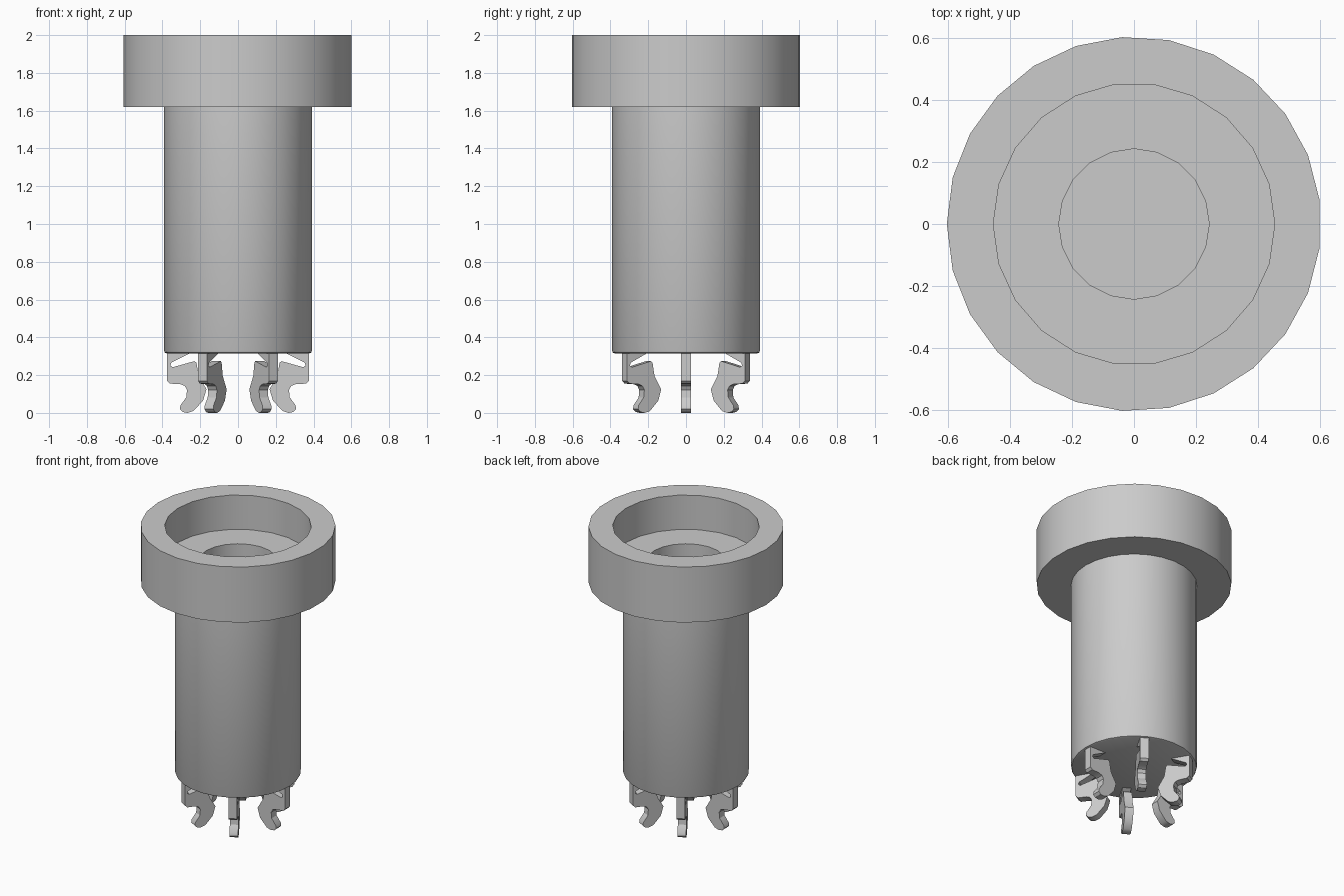
import bpy
import bmesh
import math
from mathutils import Matrix, Vector

cube = bpy.data.objects.get("Cube")
if cube:
    bpy.data.objects.remove(cube, do_unlink=True)

# Single plain grey
grey = bpy.data.materials.new("plain_grey")
grey.use_nodes = True
COLOUR = (0.6, 0.6, 0.6, 1.0)
grey.diffuse_color = COLOUR
grey.node_tree.nodes["Principled BSDF"].inputs["Base Color"].default_value = COLOUR


def finish(name, bm):
    bmesh.ops.recalc_face_normals(bm, faces=bm.faces)
    mesh = bpy.data.meshes.new(name)
    bm.to_mesh(mesh)
    bm.free()
    mesh.materials.append(grey)
    obj = bpy.data.objects.new(name, mesh)
    bpy.context.collection.objects.link(obj)
    bpy.ops.object.select_all(action="DESELECT")
    obj.select_set(True)
    bpy.context.view_layer.objects.active = obj
    bpy.ops.object.shade_smooth_by_angle(angle=math.radians(30))
    return obj


def ring(bm, radius, z, sides, start=0.0):
    """Closed loop of edges around the z axis."""
    verts = []
    for i in range(sides):
        a = start + math.tau * i / sides
        verts.append(bm.verts.new((radius * math.cos(a), radius * math.sin(a), z)))
    return verts


def loop_edges(bm, verts):
    pairs = zip(verts, verts[1:] + verts[:1])
    return [bm.edges.get(p) or bm.edges.new(p) for p in pairs]


def wall(bm, low, high):
    n = len(low)
    for i in range(n):
        j = (i + 1) % n
        bm.faces.new((low[i], low[j], high[j], high[i]))


def annulus(bm, outer, inner):
    edges = loop_edges(bm, outer) + loop_edges(bm, inner)
    bmesh.ops.triangle_fill(bm, edges=edges, use_beauty=True)


# Head: wide collar with a stepped recess
TOP, COLLAR_Z, STEP_Z, WELL_Z = 2.0, 1.62, 1.765, 1.3
bm = bmesh.new()
collar_low, collar_high = [ring(bm, 0.605, z, 25, math.pi) for z in (COLLAR_Z, TOP)]
recess_low, recess_high = [ring(bm, 0.455, z, 22) for z in (STEP_Z, TOP)]
well_low, well_high = [ring(bm, 0.243, z, 20) for z in (WELL_Z, STEP_Z)]
neck = ring(bm, 0.38, COLLAR_Z, 28)
wall(bm, collar_low, collar_high)
wall(bm, recess_low, recess_high)
wall(bm, well_low, well_high)
annulus(bm, collar_high, recess_high)
annulus(bm, recess_low, well_high)
annulus(bm, collar_low, neck)
bm.faces.new(well_low)
finish("collar", bm)

# Barrel with a softened lower edge
bm = bmesh.new()
sections = [(0.378, 0.315), (0.387, 0.319), (0.391, 0.328), (0.391, COLLAR_Z)]
rings = [ring(bm, r, z, 28) for r, z in sections]
for low, high in zip(rings, rings[1:]):
    wall(bm, low, high)
bm.faces.new(rings[0])
finish("barrel", bm)

# Six spring clips around the lower end
CLIP = [
    (0.375, 0.32), (0.375, 0.17), (0.360, 0.155), (0.305, 0.152),
    (0.282, 0.143), (0.270, 0.122), (0.274, 0.082), (0.305, 0.040),
    (0.308, 0.020), (0.293, 0.005), (0.268, 0.0), (0.236, 0.010),
    (0.185, 0.065), (0.167, 0.125), (0.208, 0.195), (0.220, 0.265),
    (0.230, 0.274), (0.345, 0.242), (0.358, 0.250), (0.353, 0.266),
    (0.255, 0.315), (0.255, 0.32),
]
HALF = 0.027
for i in range(6):
    bm = bmesh.new()
    face = bm.faces.new([bm.verts.new((r, -HALF, z)) for r, z in CLIP])
    extruded = bmesh.ops.extrude_face_region(bm, geom=[face])
    moved = [v for v in extruded["geom"] if isinstance(v, bmesh.types.BMVert)]
    bmesh.ops.translate(bm, verts=moved, vec=Vector((0, 2 * HALF, 0)))
    bmesh.ops.rotate(bm, verts=bm.verts,
                     matrix=Matrix.Rotation(math.tau * i / 6, 3, "Z"))
    finish(f"spring_clip_{i + 1}", bm)
